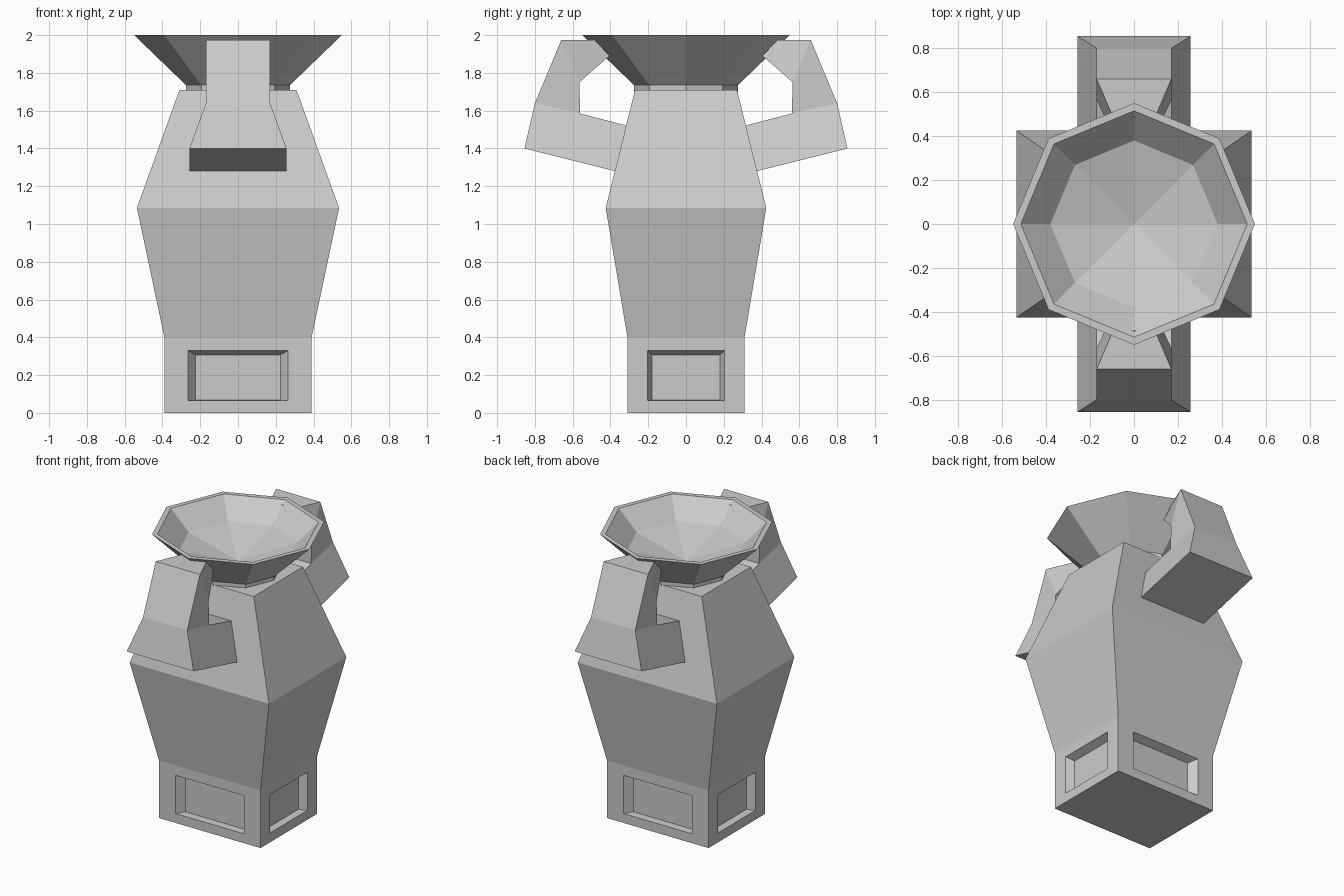
import bpy, bmesh, math

if "Cube" in bpy.data.objects:
    bpy.data.objects.remove(bpy.data.objects["Cube"])


def finish(bm, name):
    bmesh.ops.recalc_face_normals(bm, faces=bm.faces)
    me = bpy.data.meshes.new(name)
    bm.to_mesh(me)
    bm.free()
    ob = bpy.data.objects.new(name, me)
    bpy.context.collection.objects.link(ob)
    return ob


def skin(bm, rings):
    """Join vertex loops of equal length with quads."""
    for a, b in zip(rings, rings[1:]):
        n = len(a)
        for i in range(n):
            bm.faces.new((a[i], a[(i + 1) % n], b[(i + 1) % n], b[i]))


def inset_to(bm, face, axis, half, z0, z1, level):
    """Inset a side panel and place its corners exactly."""
    bmesh.ops.inset_individual(bm, faces=[face], thickness=0.03)
    mid = face.calc_center_median()
    sign = 1 if mid[axis] > 0 else -1
    for v in face.verts:
        v.co[1 - axis] = math.copysign(half, v.co[1 - axis])
        v.co.z = z1 if v.co.z > mid.z else z0
        v.co[axis] = sign * level


# Four-sided body with a recessed panel on each side of the base
bm = bmesh.new()
rings = []
for x, y, z in [(0.39, 0.31, 0), (0.39, 0.31, 0.4), (0.535, 0.425, 1.085), (0.31, 0.27, 1.71)]:
    rings.append([bm.verts.new((sx * x, sy * y, z)) for sx, sy in [(-1, -1), (1, -1), (1, 1), (-1, 1)]])
skin(bm, rings)
bm.faces.new(rings[0][::-1])
bm.faces.new(rings[-1])
bmesh.ops.recalc_face_normals(bm, faces=bm.faces)
base_sides = [f for f in bm.faces if abs(f.normal.z) < 0.01]
for f in base_sides:
    axis = 0 if abs(f.normal.x) > 0.5 else 1
    wall = (0.39, 0.31)[axis]
    outer, inner = ((0.205, 0.18), (0.265, 0.225))[axis]
    inset_to(bm, f, axis, outer, 0.065, 0.33, wall)
    inset_to(bm, f, axis, inner, 0.067, 0.307, wall - 0.053)
finish(bm, "body")

# Octagonal neck and hollow bowl
bm = bmesh.new()
rings = []
for r, z in [(0.275, 1.70), (0.275, 1.735), (0.55, 2.0), (0.515, 2.0), (0.38, 1.87)]:
    rings.append([bm.verts.new((r * math.cos(i * math.pi / 4), r * math.sin(i * math.pi / 4), z))
                  for i in range(8)])
skin(bm, rings)
bm.faces.new(rings[0][::-1])
centre = bm.verts.new((0, 0, 1.77))
for i in range(8):
    bm.faces.new((rings[-1][i], rings[-1][(i + 1) % 8], centre))
finish(bm, "bowl")

# Bent handles: stations of (lower/outer y, z, half width), (upper/inner y, z, half width)
stations = [
    ((0.355, 1.275, 0.257), (0.28, 1.512, 0.17)),
    ((0.855, 1.40, 0.257), (0.56, 1.585, 0.17)),
    ((0.80, 1.64, 0.17), (0.56, 1.585, 0.17)),
    ((0.66, 1.975, 0.17), (0.565, 1.75, 0.17)),
    ((0.485, 1.975, 0.095), (0.405, 1.89, 0.095)),
]
for name, s in [("front_handle", -1), ("back_handle", 1)]:
    bm = bmesh.new()
    rings = []
    for (yo, zo, wo), (yi, zi, wi) in stations:
        rings.append([bm.verts.new(c) for c in
                      [(-wo, s * yo, zo), (wo, s * yo, zo), (wi, s * yi, zi), (-wi, s * yi, zi)]])
    skin(bm, rings)
    bm.faces.new(rings[0][::-1])
    bm.faces.new(rings[-1])
    bmesh.ops.remove_doubles(bm, verts=bm.verts, dist=0.001)
    finish(bm, name)
